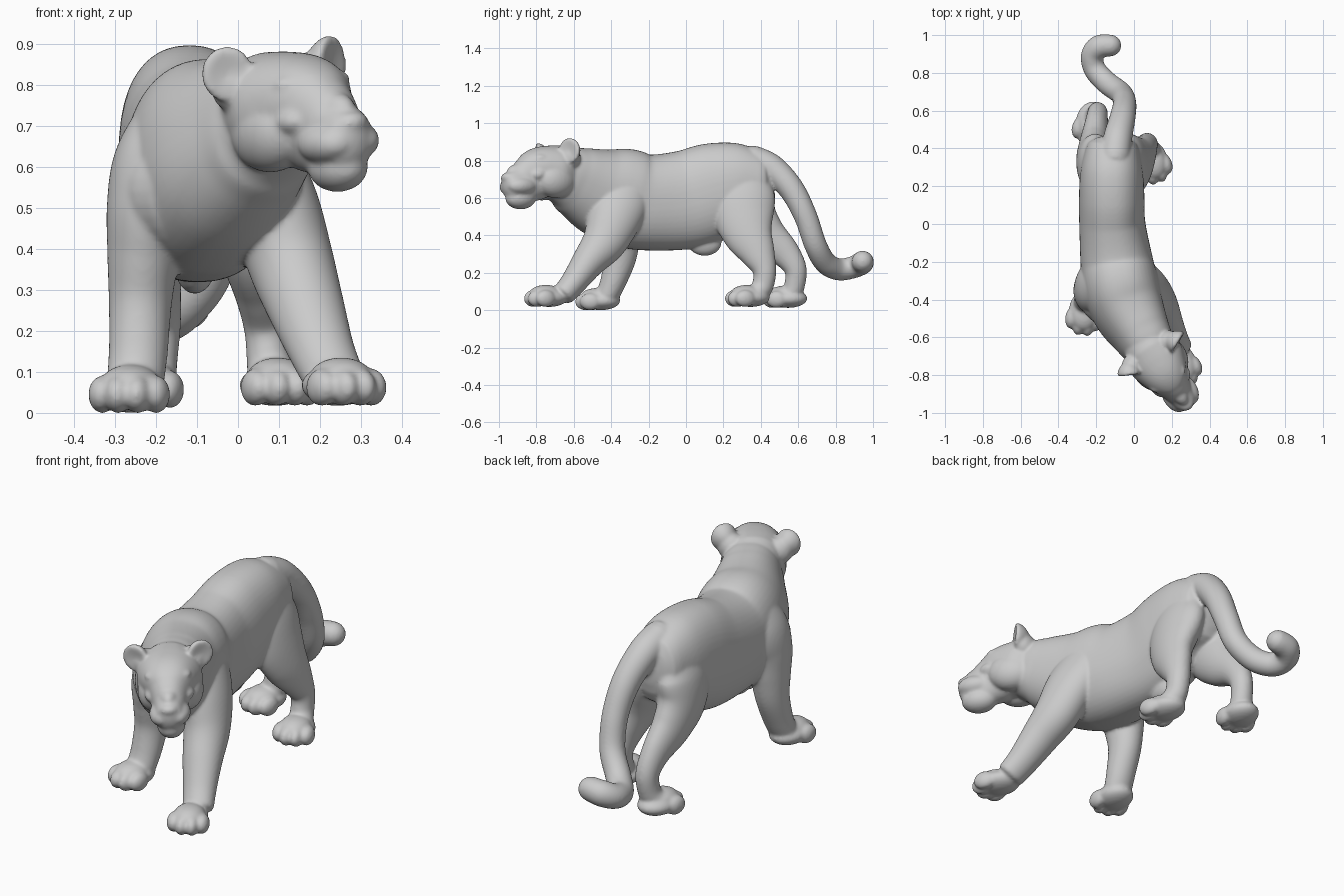
import bpy, bmesh, math
from mathutils import Vector, Matrix

bm = bmesh.new()


def spline(pts, steps=8):
    """Catmull-Rom through rows of x, y, z, side radius, other radius."""
    P = [pts[0]] + list(pts) + [pts[-1]]
    out = []
    for i in range(1, len(P) - 2):
        a, b, c, d = P[i - 1:i + 3]
        for k in range(steps):
            t = k / steps
            out.append([0.5 * (2 * q + (r - p) * t + (2 * p - 5 * q + 4 * r - s) * t * t
                               + (3 * q - p - 3 * r + s) * t ** 3)
                        for p, q, r, s in zip(a, b, c, d)])
    out.append(list(pts[-1]))
    return out


def tube(pts, cap=0.4, power=1.0, frame=Matrix(), n=48):
    """Closed, round-ended limb with elliptical rings."""
    rows = spline(pts)
    ctr = [Vector(r[:3]) for r in rows]
    tan = [(ctr[min(i + 1, len(ctr) - 1)] - ctr[max(i - 1, 0)]).normalized()
           for i in range(len(ctr))]
    rings = [(c, t, r[3], r[4]) for c, t, r in zip(ctr, tan, rows)]

    def end(ring, sign):
        c, t, a, b = ring
        angles = [math.radians(d) for d in (25, 50, 70, 85)]
        return [(c + t * sign * cap * min(a, b) * math.sin(w), t,
                 a * math.cos(w), b * math.cos(w)) for w in angles]

    rings = end(rings[0], -1)[::-1] + rings + end(rings[-1], 1)
    loops = []
    for c, t, a, b in rings:
        side = (Vector((1, 0, 0)) - t * t.x).normalized()
        other = t.cross(side)
        loop = []
        for k in range(n):
            u, v = math.cos(2 * math.pi * k / n), math.sin(2 * math.pi * k / n)
            u = math.copysign(abs(u) ** power, u)
            v = math.copysign(abs(v) ** power, v)
            loop.append(bm.verts.new(frame @ (c + side * a * u + other * b * v)))
        loops.append(loop)
    for p, q in zip(loops, loops[1:]):
        for k in range(n):
            bm.faces.new((p[k], p[(k + 1) % n], q[(k + 1) % n], q[k]))
    bm.faces.new(loops[0])
    bm.faces.new(loops[-1])


def ball(frame, center, radii):
    m = frame @ Matrix.Translation(center) @ Matrix.Diagonal((*radii, 1))
    return bmesh.ops.create_uvsphere(bm, u_segments=28, v_segments=18, radius=1, matrix=m)["verts"]


def frame_of(side, fwd, up, origin):
    m = Matrix((side, fwd, up)).transposed().to_4x4()
    m.translation = origin
    return m


def paw(x, y, z, yaw):
    """Broad paw with four toes, yaw in degrees towards +x."""
    w = math.radians(yaw)
    f = Vector((math.sin(w), -math.cos(w), 0))
    s = Vector((math.cos(w), math.sin(w), 0))
    m = frame_of(s, f, Vector((0, 0, 1)), (x, y, z))
    ball(m, (0, 0, 0.05), (0.085, 0.105, 0.05))
    ball(m, (0, 0.02, 0.072), (0.072, 0.09, 0.046))
    for off, fwd in ((-0.066, 0.05), (-0.024, 0.08), (0.024, 0.08), (0.066, 0.05)):
        ball(m, (off, fwd, 0.045), (0.034, 0.056, 0.046))


# Torso, neck and chest
tube([(0.11, -0.71, 0.73, 0.12, 0.13), (0.075, -0.64, 0.71, 0.14, 0.165),
      (0.04, -0.58, 0.685, 0.155, 0.192), (-0.03, -0.45, 0.63, 0.19, 0.24),
      (-0.07, -0.33, 0.60, 0.202, 0.264), (-0.092, -0.20, 0.575, 0.192, 0.256),
      (-0.115, 0.0, 0.59, 0.175, 0.264), (-0.118, 0.15, 0.635, 0.173, 0.26),
      (-0.118, 0.28, 0.665, 0.165, 0.232), (-0.115, 0.40, 0.67, 0.14, 0.178)],
     cap=0.5, power=0.88)
ball(Matrix(), (-0.08, -0.36, 0.54), (0.22, 0.20, 0.18))
ball(Matrix(), (-0.105, 0.10, 0.36), (0.05, 0.09, 0.07))

# Tail
tube([(-0.10, 0.36, 0.80, 0.08, 0.08), (-0.085, 0.46, 0.755, 0.076, 0.076),
      (-0.06, 0.565, 0.645, 0.068, 0.068), (-0.05, 0.64, 0.50, 0.062, 0.062),
      (-0.07, 0.692, 0.35, 0.06, 0.06), (-0.14, 0.745, 0.255, 0.06, 0.06),
      (-0.205, 0.815, 0.218, 0.059, 0.059), (-0.222, 0.89, 0.228, 0.059, 0.059),
      (-0.185, 0.938, 0.25, 0.062, 0.062), (-0.125, 0.945, 0.26, 0.058, 0.058)], cap=1.0)

# Front legs
tube([(0.02, -0.27, 0.76, 0.05, 0.08), (0.055, -0.33, 0.62, 0.09, 0.14),
      (0.09, -0.38, 0.50, 0.108, 0.145), (0.128, -0.435, 0.37, 0.105, 0.12),
      (0.165, -0.52, 0.26, 0.094, 0.09), (0.205, -0.60, 0.15, 0.08, 0.07),
      (0.235, -0.655, 0.085, 0.074, 0.062)])
paw(0.243, -0.732, 0.017, 25)
tube([(-0.16, -0.28, 0.76, 0.06, 0.09), (-0.205, -0.32, 0.62, 0.095, 0.14),
      (-0.218, -0.35, 0.50, 0.102, 0.13), (-0.231, -0.35, 0.38, 0.088, 0.107),
      (-0.238, -0.355, 0.27, 0.077, 0.086), (-0.243, -0.39, 0.15, 0.072, 0.069),
      (-0.25, -0.42, 0.08, 0.07, 0.062)])
paw(-0.26, -0.456, 0.0, -6)

# Hind legs
tube([(-0.06, 0.32, 0.74, 0.07, 0.12), (-0.03, 0.31, 0.62, 0.088, 0.165),
      (0.0, 0.31, 0.50, 0.088, 0.16), (0.03, 0.335, 0.40, 0.077, 0.132),
      (0.055, 0.385, 0.30, 0.065, 0.094), (0.07, 0.42, 0.21, 0.056, 0.063),
      (0.075, 0.41, 0.13, 0.054, 0.058), (0.085, 0.38, 0.085, 0.064, 0.054)])
paw(0.09, 0.345, 0.017, 18)
tube([(-0.175, 0.32, 0.74, 0.07, 0.12), (-0.20, 0.31, 0.62, 0.094, 0.165),
      (-0.212, 0.34, 0.50, 0.094, 0.15), (-0.21, 0.42, 0.40, 0.08, 0.118),
      (-0.20, 0.525, 0.31, 0.062, 0.082), (-0.193, 0.585, 0.22, 0.054, 0.06),
      (-0.2, 0.58, 0.13, 0.053, 0.055), (-0.212, 0.56, 0.085, 0.064, 0.054)])
paw(-0.222, 0.545, 0.012, -10)

# Head, turned and slightly rolled: local axes are side, forward, up
fwd = Vector((0.55, -0.835, 0)).normalized()
side = Vector((0.83, 0.547, 0.09)).normalized()
head = frame_of(side, fwd, fwd.cross(side).normalized(), (0.12, -0.72, 0.74))
tube([(0, -0.08, 0, 0.135, 0.14), (0, 0, 0, 0.152, 0.14), (0, 0.07, -0.005, 0.132, 0.136),
      (0, 0.13, -0.035, 0.098, 0.128), (0, 0.20, -0.066, 0.077, 0.105),
      (0, 0.26, -0.075, 0.066, 0.08)], cap=0.75, power=0.92, frame=head)
ball(head, (0, 0.205, -0.142), (0.066, 0.088, 0.06))
ball(head, (0, 0.282, -0.032), (0.042, 0.034, 0.028))
ball(head, (0, 0.18, 0.0), (0.048, 0.10, 0.048))
for e in (-1, 1):
    # Cheek, lip, brow, eye and cheekbone
    ball(head, (e * 0.07, 0.02, -0.05), (0.083, 0.12, 0.098))
    ball(head, (e * 0.038, 0.215, -0.08), (0.058, 0.09, 0.05))
    ball(head, (e * 0.066, 0.112, 0.068), (0.042, 0.04, 0.022))
    ball(head, (e * 0.072, 0.135, 0.03), (0.025, 0.022, 0.016))
    ball(head, (e * 0.07, 0.125, -0.022), (0.045, 0.06, 0.035))
    # Ear: a disc dished into a forward-facing cup
    tilt = head @ Matrix.Translation((e * 0.145, -0.035, 0.1)) @ Matrix.Rotation(-e * 0.45, 4, "Z")
    ear = ball(Matrix(), (0, 0, 0), (1, 1, 1))
    for v in ear:
        x, y, z = v.co
        v.co = tilt @ Vector((0.064 * x, 0.034 * y + 0.03 * (x * x + z * z) - 0.015, 0.068 * z))
    ball(head, (e * 0.11, -0.05, 0.065), (0.065, 0.055, 0.065))

# Fuse all parts into one smooth skin
bmesh.ops.recalc_face_normals(bm, faces=bm.faces)
mesh = bpy.data.meshes.new("big_cat")
bm.to_mesh(mesh)
bm.free()
cat = bpy.data.objects.new("big_cat", mesh)
bpy.context.collection.objects.link(cat)
rm = cat.modifiers.new("fuse", "REMESH")
rm.mode = "VOXEL"
rm.voxel_size = 0.0075
rm.use_smooth_shade = True
sm = cat.modifiers.new("soften", "SMOOTH")
sm.factor = 0.5
sm.iterations = 10
